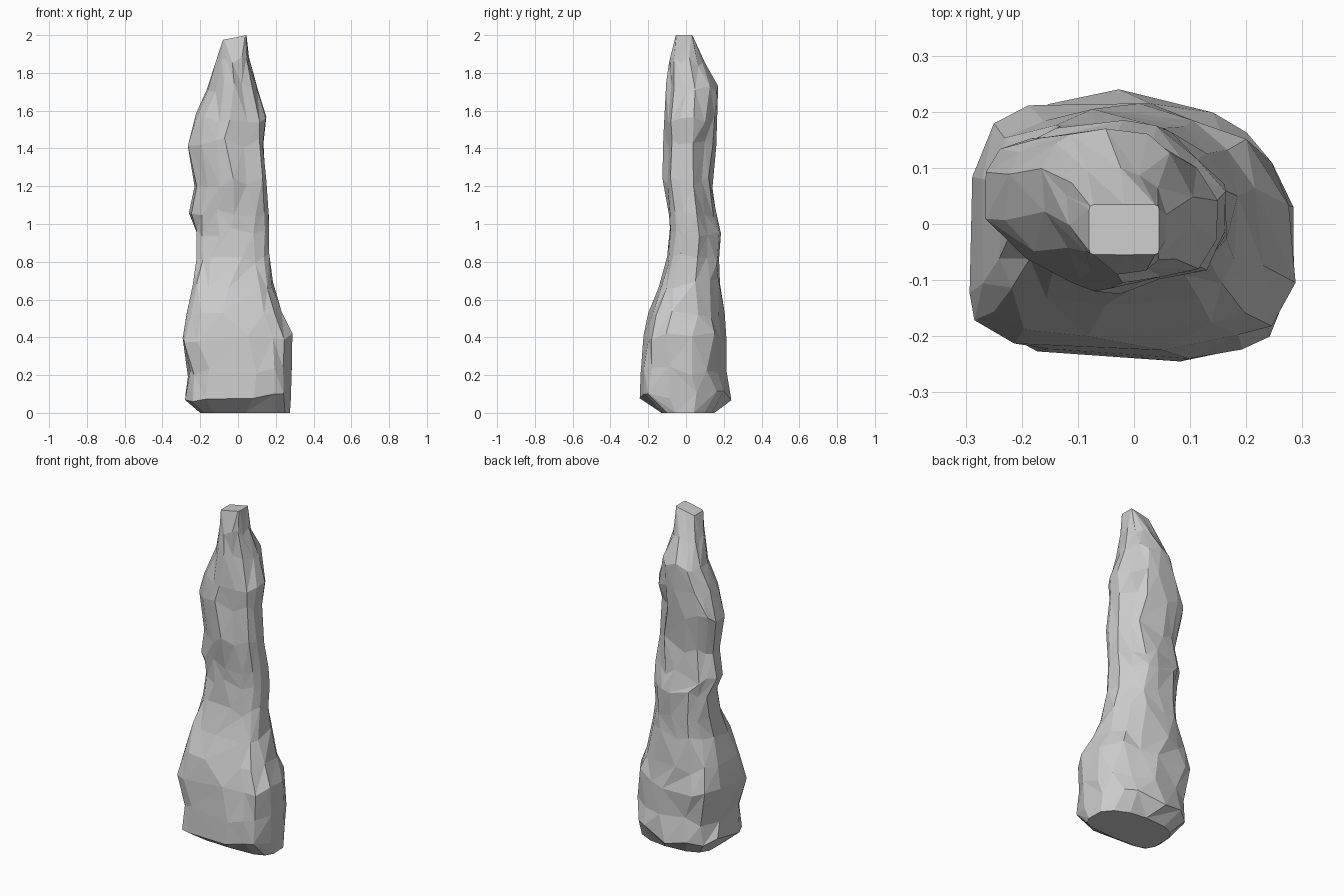
import bpy, bmesh, random
from math import cos, sin, pi, copysign

if "Cube" in bpy.data.objects:
    bpy.data.objects.remove(bpy.data.objects["Cube"])

random.seed(5)
N = 14

# Ring bounds of the stone spire: z, x min, x max, y min, y max
RINGS = [
    (0.00, -0.20, 0.275, -0.13, 0.15),
    (0.09, -0.28, 0.28, -0.245, 0.24),
    (0.22, -0.265, 0.285, -0.24, 0.215),
    (0.40, -0.293, 0.288, -0.225, 0.215),
    (0.52, -0.27, 0.23, -0.20, 0.205),
    (0.68, -0.24, 0.185, -0.145, 0.18),
    (0.82, -0.22, 0.165, -0.10, 0.175),
    (0.95, -0.22, 0.165, -0.085, 0.185),
    (1.06, -0.26, 0.163, -0.09, 0.155),
    (1.22, -0.23, 0.15, -0.125, 0.14),
    (1.43, -0.265, 0.135, -0.12, 0.16),
    (1.56, -0.23, 0.15, -0.115, 0.165),
    (1.72, -0.165, 0.105, -0.105, 0.17),
    (1.86, -0.12, 0.058, -0.09, 0.10),
    (2.00, -0.08, 0.045, -0.055, 0.035),
]
# Corner roundness (back right, back left, front left, front right)
BASE = (1.0, 0.68, 0.45, 0.52)
UPPER = (1.1, 0.55, 1.5, 0.75)
TIP = (0.15, 0.15, 0.15, 0.15)
# Weathered grooves: angle step, z low, z high, inward factor
GROOVES = [
    (11, 1.1, 1.8, 0.86), (1, 0.7, 1.5, 0.87), (5, 0.6, 1.3, 0.92),
    (12, 0.2, 0.3, 0.92), (2, 0.2, 0.45, 0.93),
]


def fit(values, lo, hi):
    a, b = min(values), max(values)
    return [lo + (v - a) * (hi - lo) / (b - a) for v in values]


def power(v, e):
    return copysign(abs(v) ** e, v)


def roundness(z, a):
    q = int((a % (2 * pi)) / (pi / 2)) % 4
    t = min(1, max(0, (z - 0.65) / 0.6))
    return TIP[q] if z == 2 else BASE[q] + (UPPER[q] - BASE[q]) * t


# Weathered rings lofted into one faceted stone
bm = bmesh.new()
loops = []
for k, (z, x0, x1, y0, y1) in enumerate(RINGS):
    inner = 0 < k < len(RINGS) - 1
    xs, ys, zs = [], [], []
    for i in range(N):
        a = 2 * pi * (i + 0.5) / N + (random.uniform(-0.1, 0.1) if inner else 0)
        e = roundness(z, a)
        r = random.uniform(0.95, 1.02) if inner else 1
        for step, lo, hi, depth in GROOVES:
            if i == step and lo < z < hi:
                r *= depth
        xs.append(r * power(cos(a), e))
        ys.append(r * power(sin(a), e))
        zs.append(z + (random.uniform(-0.03, 0.03) if inner else 0))
    loops.append([bm.verts.new(p) for p in zip(fit(xs, x0, x1), fit(ys, y0, y1), zs)])

# The broken tip slopes down to the left
for v in loops[-1]:
    v.co.z -= 0.025 * (0.045 - v.co.x) / 0.125

# Irregular triangular facets between rings
for low, high in zip(loops, loops[1:]):
    for i in range(N):
        a, b = low[i], low[(i + 1) % N]
        d, c = high[i], high[(i + 1) % N]
        if random.random() < 0.5:
            bm.faces.new((a, b, c))
            bm.faces.new((a, c, d))
        else:
            bm.faces.new((a, b, d))
            bm.faces.new((b, c, d))

# Flat underside and broken tip
bm.faces.new(loops[0][::-1])
bm.faces.new(loops[-1])
bmesh.ops.recalc_face_normals(bm, faces=bm.faces)

mesh = bpy.data.meshes.new("stone_spire")
bm.to_mesh(mesh)
bm.free()
spire = bpy.data.objects.new("stone_spire", mesh)
bpy.context.collection.objects.link(spire)
